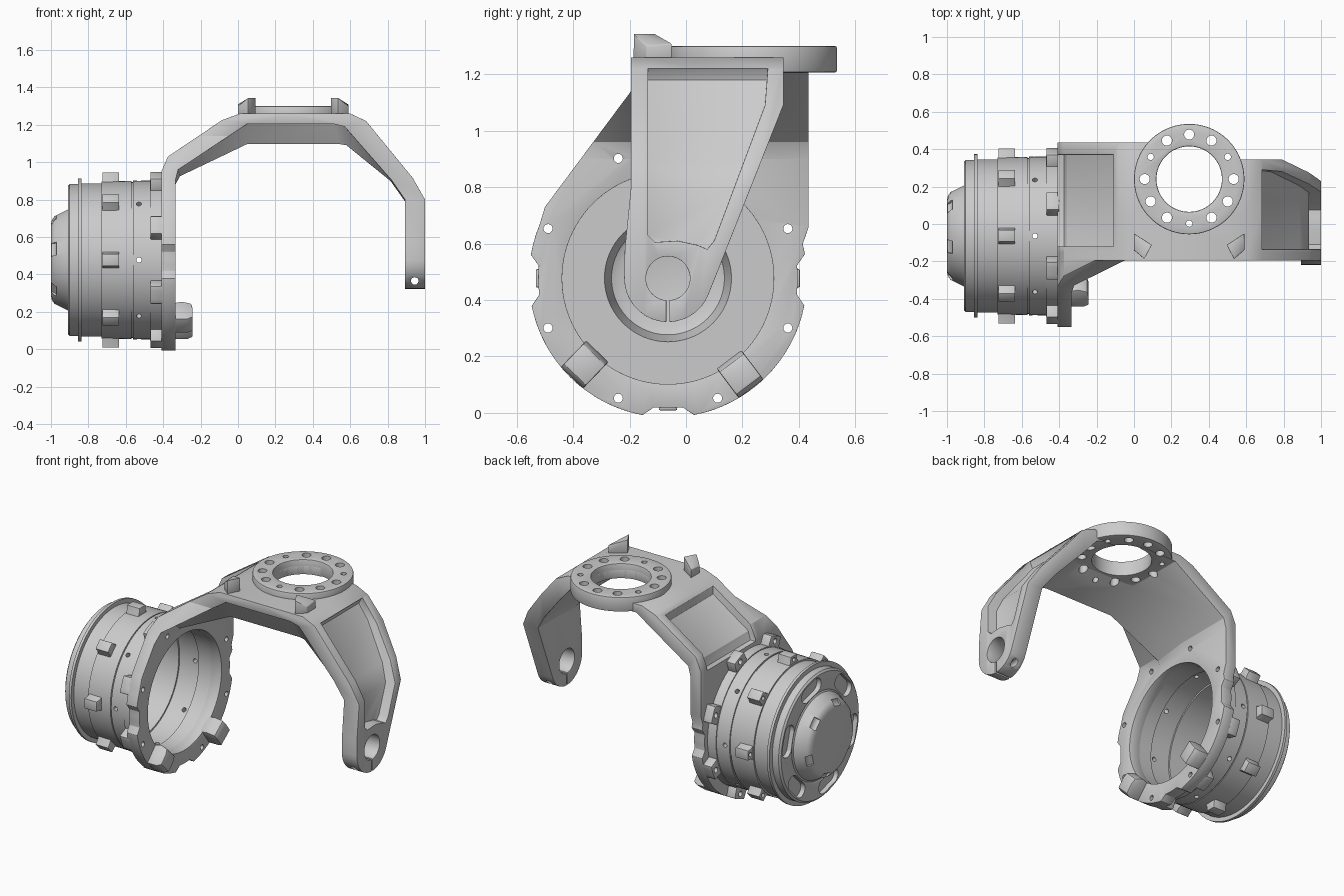
import bpy, bmesh
from math import sin, cos, pi, radians
from mathutils import Matrix

if "Cube" in bpy.data.objects:
    bpy.data.objects.remove(bpy.data.objects["Cube"])

CY, CZ = -0.064, 0.477          # wheel / axle centre line (along x)


def make(name, verts, faces):
    me = bpy.data.meshes.new(name)
    me.from_pydata(verts, [], faces)
    bm = bmesh.new()
    bm.from_mesh(me)
    bmesh.ops.remove_doubles(bm, verts=bm.verts, dist=1e-5)
    bmesh.ops.recalc_face_normals(bm, faces=bm.faces)
    bm.to_mesh(me)
    bm.free()
    ob = bpy.data.objects.new(name, me)
    bpy.context.collection.objects.link(ob)
    return ob


def loft(name, loops):
    n, m = len(loops[0]), len(loops)
    verts = [v for lp in loops for v in lp]
    faces = [list(range(n)), list(range((m - 1) * n, m * n))]
    for s in range(m - 1):
        for i in range(n):
            j = (i + 1) % n
            faces.append((s * n + i, s * n + j, (s + 1) * n + j, (s + 1) * n + i))
    return make(name, verts, faces)


def prism(name, pts, axis, a, b):
    f = {'x': lambda p, t: (t, p[0], p[1]), 'y': lambda p, t: (p[0], t, p[1]),
         'z': lambda p, t: (p[0], p[1], t)}[axis]
    return loft(name, [[f(p, t) for p in pts] for t in (a, b)])


def circ(c, r, n=32):
    return [(c[0] + r * cos(2 * pi * i / n), c[1] + r * sin(2 * pi * i / n)) for i in range(n)]


def polar(r, deg):
    return (CY + r * cos(radians(deg)), CZ + r * sin(radians(deg)))


def revolve(name, prof, c=(CY, CZ), n=96):
    k = len(prof)
    verts = [(x, c[0] + r * cos(2 * pi * i / n), c[1] + r * sin(2 * pi * i / n))
             for i in range(n) for x, r in prof]
    faces = []
    for i in range(n):
        a, b = i * k, ((i + 1) % n) * k
        for j in range(k):
            q = (j + 1) % k
            r0, r1 = prof[j][1], prof[q][1]
            if r0 == 0 and r1 == 0:
                continue
            f = [a + j, a + q, b + q, b + j]
            if r0 == 0:
                f = f[:3]
            if r1 == 0:
                f = [a + j, a + q, b + j]
            faces.append(f)
    return make(name, verts, faces)


def place(ob, deg):
    """Move a part modelled around the origin, pointing up, to an angle on the wheel."""
    ob.data.transform(Matrix.Translation((0, CY, CZ)) @ Matrix.Rotation(radians(deg - 90), 4, 'X'))
    return ob


def apply_mods(ob):
    bpy.context.view_layer.objects.active = ob
    for m in list(ob.modifiers):
        bpy.ops.object.modifier_apply(modifier=m.name)


def boolean(ob, cutter, op='DIFFERENCE'):
    m = ob.modifiers.new('bool', 'BOOLEAN')
    m.operation, m.solver, m.object = op, 'EXACT', cutter
    apply_mods(ob)
    bpy.data.objects.remove(cutter, do_unlink=True)
    return ob


def smooth(ob, bevel=0):
    if bevel:
        m = ob.modifiers.new('bevel', 'BEVEL')
        m.width, m.segments, m.limit_method, m.angle_limit = bevel, 2, 'ANGLE', radians(35)
        apply_mods(ob)
    bpy.ops.object.select_all(action='DESELECT')
    ob.select_set(True)
    bpy.context.view_layer.objects.active = ob
    bpy.ops.object.shade_smooth_by_angle(angle=radians(30))


# Fork: arch section lofted from front to back, with a deep rib underneath near the front
outer = [(-.41, -.1), (-.41, .95), (-.375, 1.03), (-.085, 1.225), (.01, 1.26), (.6, 1.26),
         (.685, 1.22), (.935, .915), (1, .8), (1, .2)]
thin = [(.893, .2), (.893, .8), (.82, .905), (.57, 1.19), (.51, 1.205), (.05, 1.205),
        (-.32, .96), (-.335, .9), (-.335, -.1)]
deep = [(.893, .2), (.893, .79), (.815, .9), (.58, 1.09), (.54, 1.097), (.05, 1.097),
        (-.31, .925), (-.335, .88), (-.335, -.1)]
fork = loft('fork', [[(x, y, z) for x, z in outer + inner]
                     for y, inner in ((-.7, thin), (-.185, thin), (-.15, deep), (.05, thin),
                                      (.6, thin))])

# Side outlines: notched flange on the left, tapered leg with a round end on the right
left = [(.435, 1.4), (-.195, 1.4), (-.195, 1.14), (-.5, .73)]
for i in range(53):
    a = 157.5 + i * 4.25
    if a > 376:
        break
    near = abs((a + 45) % 90 - 45)
    left.append(polar(.46 if near < 9 and a < 368 else .493, a))
left += [(.435, .66)]
right = [(.345, 1.4), (-.195, 1.4), (-.195, .8), (-.217, .58)]
right += [polar(.155, a) for a in range(180, 341, 10)] + [(.345, 1.09)]
side = prism('side_cut', left, 'x', -.8, .3)
boolean(side, prism('leg_cut', right, 'x', .28, 1.3), 'UNION')
boolean(fork, side, 'INTERSECT')

# Recessed pockets on both outer faces
pocket = prism('pocket', [(-.11, 1.4), (-.11, 1.155), (-.36, .985), (-.375, .93),
                          (-.6, .93), (-.6, 1.4)], 'y', -.12, .37)
boolean(fork, pocket)
pocket = prism('pocket', [(.66, 1.18), (.885, .89), (.935, .79), (.935, .5), (1.2, .5),
                          (1.2, 1.4), (.76, 1.4)], 'y', -.5, .5)
boolean(pocket, prism('p', [(-.135, 1.22), (.29, 1.22), (.28, 1.09), (.1, .61), (.075, .58),
                            (.04, .595), (-.03, .61), (-.11, .605), (-.135, .63)], 'x', .5, 1.3),
        'INTERSECT')
boolean(fork, pocket)

# Flange opening, axle bore, clamp slit, clamp screw hole and top opening
boolean(fork, prism('c', circ((CY, CZ), .375, 96), 'x', -.6, -.2))
boolean(fork, prism('c', circ((CY, CZ), .078, 48), 'x', .7, 1.2))
boolean(fork, prism('c', [(CY - .006, .2), (CY + .006, .2), (CY + .006, .43), (CY - .006, .43)],
                    'x', .7, 1.2))
boolean(fork, prism('c', circ((.945, .365), .02, 20), 'y', -.5, .3))
boolean(fork, prism('c', circ((.295, .24), .175, 64), 'z', 1, 1.5))
smooth(fork, .007)

# Swivel ring on top
ring = prism('swivel_ring', circ((.295, .24), .295, 96), 'z', 1.207, 1.30)
boolean(ring, prism('c', circ((.295, .24), .175, 64), 'z', 1, 1.5))
smooth(ring, .006)
for i in range(12):
    a = radians(30 * i)
    c = (.295 + .238 * cos(a), .24 + .238 * sin(a))
    r = .017 if i in (1, 5, 9) else .027
    for ob in (ring, fork):
        boolean(ob, prism('c', circ(c, r, 24), 'z', 1, 1.5))
smooth(ring)

# Flange screw holes and the thick blocks behind them
for i in range(8):
    a0 = 22.5 + 45 * i
    c = polar(.46, a0)
    arc = [polar(.493, a0 + d) for d in (-6, -3, 0, 3, 6)]
    arc += [polar(.42, a0 + d) for d in (8, 0, -8)]
    block = prism(f'flange_block_{i}', arc, 'x', -.468, -.4)
    for ob in (fork, block):
        boolean(ob, prism('c', circ(c, .016, 20), 'x', -.6, -.2))
    smooth(block, .004)
smooth(fork)

# Wedge stops on the top plate
for k, s in (('left', 1), ('right', -1)):
    pts = [(0, -.05), (.095, -.112), (.055, -.187), (0, -.14)]
    tops = (1.31, 1.345, 1.345, 1.30)
    X = lambda x: .295 + s * (x - .295)
    stop = loft(f'top_stop_{k}', [[(X(x), y, 1.25) for x, y in pts],
                                  [(X(x), y, z) for (x, y), z in zip(pts, tops)]])
    smooth(stop, .004)

# Claws on the lower flange
for k, a in (('left', -134), ('right', -53)):
    claw = prism(f'claw_{k}', [(-.36, .375), (-.30, .36), (-.25, .375), (-.242, .41),
                               (-.242, .475), (-.27, .49), (-.36, .49)], 'y', -.055, .055)
    smooth(place(claw, a), .006)

# Hollow drum with hub cap, revolved about the axle
drum = revolve('drum', [
    (-1, 0), (-1, .19), (-.995, .215), (-.98, .235), (-.925, .262), (-.91, .27), (-.905, .28),
    (-.91, .29), (-.91, .395), (-.9, .407), (-.855, .407), (-.855, .437), (-.838, .437),
    (-.838, .41), (-.73, .41), (-.73, .42), (-.57, .422), (-.57, .416), (-.562, .416),
    (-.562, .424), (-.47, .424), (-.47, .43), (-.4, .43), (-.4, .377), (-.5, .377),
    (-.5, .385), (-.64, .385), (-.64, .375), (-.72, .375), (-.72, .38), (-.865, .38),
    (-.865, .225), (-.96, .2), (-.975, .17), (-.975, 0)])
for i in range(6):
    # rounded recesses in the end face
    slot = [(t + .047 * cos(radians(a)), .335 + .047 * sin(radians(a)))
            for t, a0 in ((.053, -90), (-.053, 90)) for a in range(a0, a0 + 181, 15)]
    boolean(drum, place(prism('c', slot, 'x', -1, -.88), 15 + 60 * i))
    # scallops round the cap edge
    scallop = prism('c', circ((-1.005, .238), .035, 20), 'y', -.035, .035)
    boolean(drum, place(scallop, 45 + 60 * i))
for i in range(4):
    rod = prism('c', circ((-.53, 0), .014, 16), 'z', -.6, .6)
    boolean(drum, place(rod, 45 * i))
smooth(drum)

# Lugs round the drum
for i in range(8):
    lug = prism(f'drum_lug_{i}', [(-.052, .4), (.052, .4), (.034, .435), (.032, .468),
                                  (-.032, .468), (-.034, .435)], 'x', -.725, -.635)
    boolean(lug, prism('c', circ((0, .442), .012, 16), 'x', -.8, -.695))
    smooth(place(lug, 45 * i), .004)
